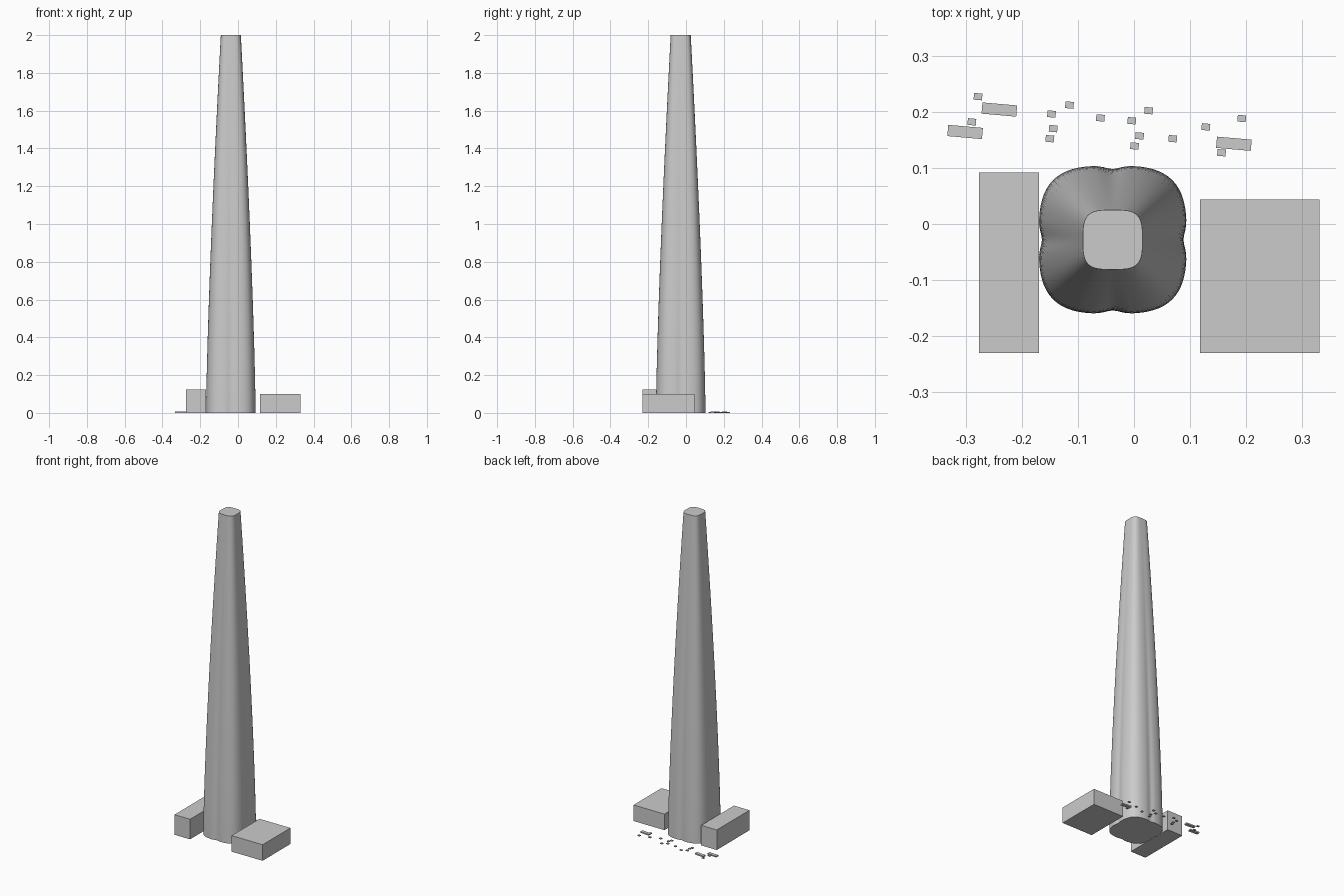
import bpy
import bmesh
from math import cos, sin, pi, exp, radians

old = bpy.data.objects.get("Cube")
if old:
    bpy.data.objects.remove(old, do_unlink=True)

# One plain grey for everything
grey = bpy.data.materials.new("light_grey")
grey.use_nodes = True
colour = (0.6, 0.6, 0.6, 1)
grey.diffuse_color = colour
grey.node_tree.nodes["Principled BSDF"].inputs["Base Color"].default_value = colour


def finish(name, bm):
    mesh = bpy.data.meshes.new(name)
    bmesh.ops.recalc_face_normals(bm, faces=bm.faces)
    bm.to_mesh(mesh)
    bm.free()
    mesh.materials.append(grey)
    obj = bpy.data.objects.new(name, mesh)
    bpy.context.collection.objects.link(obj)
    return obj


def box(name, centre, size, turn=0):
    """Box standing on the ground."""
    bm = bmesh.new()
    bmesh.ops.create_cube(bm, size=1)
    for v in bm.verts:
        v.co = [(c * s) for c, s in zip(v.co, size)]
    obj = finish(name, bm)
    obj.location = (*centre, size[2] / 2)
    obj.rotation_euler.z = turn


def section_point(angle, half, power, notch):
    """Rounded square with a shallow groove in the middle of each side."""
    c, s = cos(angle), sin(angle)
    r = half / (abs(c) ** power + abs(s) ** power) ** (1 / power)
    off = min(abs(c), abs(s))
    r *= 1 - notch * exp(-(off / 0.14) ** 2)
    return r * c, r * s


# Tapering tower: stacked rounded-square rings
SIDES, LEVELS, HEIGHT = 96, 24, 2.0
bm = bmesh.new()
rings = []
for i in range(LEVELS + 1):
    t = i / LEVELS
    half = 0.132 - 0.079 * t ** 1.35
    notch = 0.045 * max(0, 1 - t / 0.95)
    ring = []
    for k in range(SIDES):
        x, y = section_point(2 * pi * k / SIDES, half, 3.2 + 0.4 * t, notch)
        ring.append(bm.verts.new((x, y, HEIGHT * t)))
    rings.append(ring)
for low, high in zip(rings, rings[1:]):
    for k in range(SIDES):
        n = (k + 1) % SIDES
        bm.faces.new((low[k], low[n], high[n], high[k]))
bm.faces.new(rings[0])
bm.faces.new(rings[-1])
tower = finish("tower", bm)
tower.location = (-0.038, -0.028, 0)
bpy.context.view_layer.objects.active = tower
tower.select_set(True)
bpy.ops.object.shade_smooth_by_angle(angle=radians(35))
tower.select_set(False)

# Low blocks either side of the tower
box("right_block", (-0.223, -0.069), (0.107, 0.322, 0.125))
box("left_block", (0.224, -0.093), (0.213, 0.274, 0.1))

# Road vehicles behind the tower, all along the same slanted road
ROAD = radians(-5)
for x, y in [(-0.24, 0.204), (-0.301, 0.164), (0.178, 0.143)]:
    box("bus", (x, y), (0.062, 0.02, 0.008), ROAD)
cars = [(-0.278, 0.227), (-0.289, 0.182), (-0.147, 0.196), (-0.115, 0.212),
        (-0.144, 0.17), (-0.15, 0.152), (-0.06, 0.189), (-0.004, 0.184),
        (0.026, 0.202), (0.01, 0.157), (0.001, 0.139), (0.069, 0.152),
        (0.128, 0.173), (0.192, 0.188), (0.156, 0.127)]
for place in cars:
    box("car", place, (0.015, 0.012, 0.005), ROAD)
